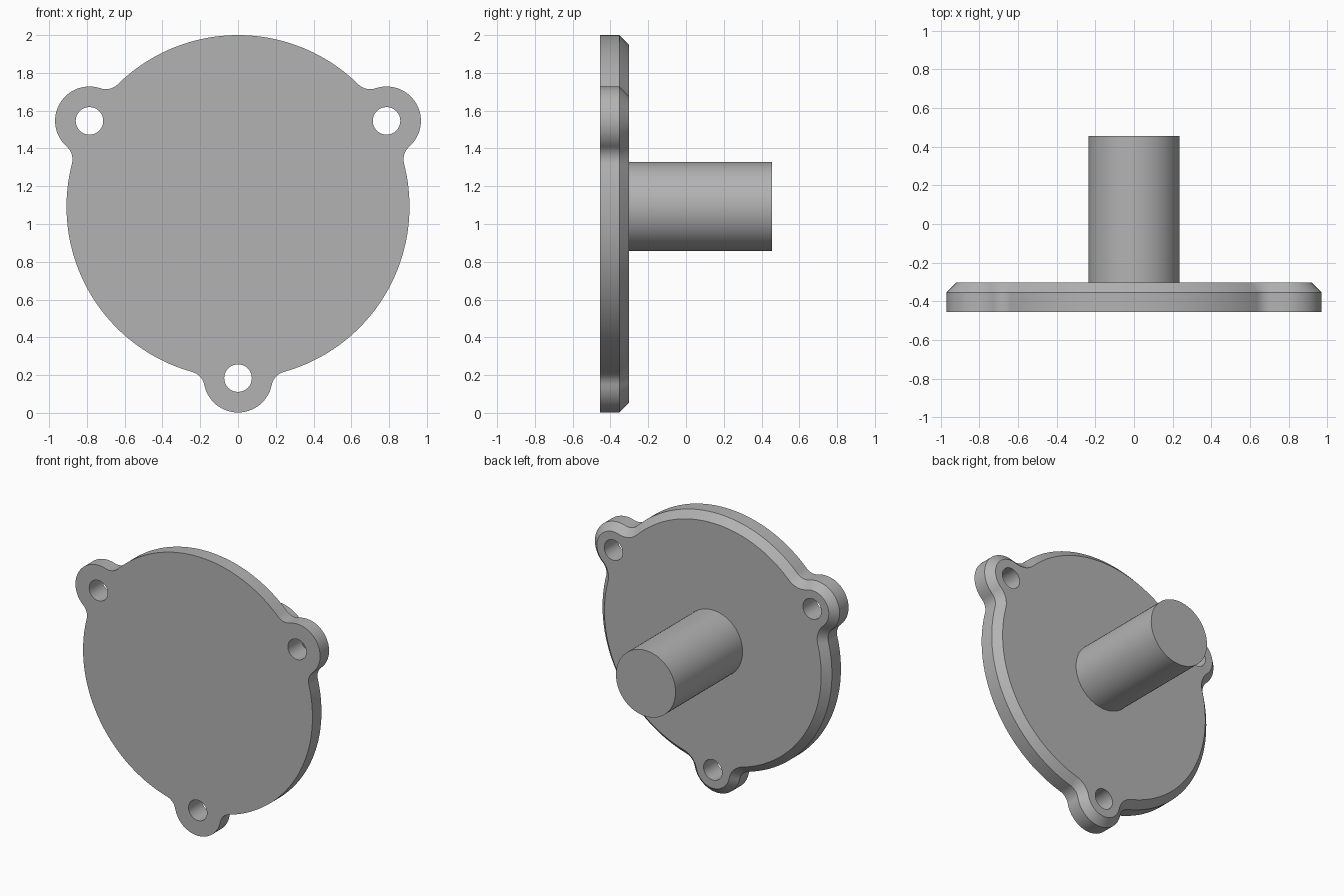
import bpy, bmesh, math
from mathutils import Matrix, Vector

if "Cube" in bpy.data.objects:
    bpy.data.objects.remove(bpy.data.objects["Cube"], do_unlink=True)

CZ = 1.092                            # height of the disc centre
DISC, LUG, FILLET, HOLE = 0.908, 0.182, 0.091, 0.073
FRONT, BEVEL, BACK, END = -0.455, -0.353, -0.303, 0.455
LUG_ANGLES = [math.radians(a) for a in (-90, 30, 150)]

grey = bpy.data.materials.new("plain_grey")
grey.use_nodes = True
grey.diffuse_color = (0.45, 0.45, 0.45, 1)
grey.node_tree.nodes["Principled BSDF"].inputs["Base Color"].default_value = grey.diffuse_color


def polar(r, a):
    return Vector((r * math.cos(a), r * math.sin(a)))


def arc(centre, r, a0, a1, n):
    return [centre + polar(r, a0 + (a1 - a0) * i / n) for i in range(n + 1)]


def outline(inset):
    """Disc with three lugs blended in by tangent fillets, offset inwards."""
    d, l, f = DISC + FILLET, LUG + FILLET, FILLET + inset
    spread = math.acos((d * d + DISC ** 2 - l * l) / (2 * d * DISC))
    turn = math.pi - math.acos((DISC ** 2 + l * l - d * d) / (2 * DISC * l))
    pts = []
    for a in LUG_ANGLES:
        lug = polar(DISC, a)
        before, after = polar(d, a - spread), polar(d, a + spread)
        pts += arc(before, f, a - spread + math.pi, a - turn + math.pi, 10)[:-1]
        pts += arc(lug, LUG - inset, a - turn, a + turn, 32)[:-1]
        pts += arc(after, f, a + turn - math.pi, a + spread - math.pi, 10)[:-1]
        pts += arc(Vector((0, 0)), DISC - inset, a + spread,
                   a + math.tau / 3 - spread, 44)[:-1]
    return pts


def ring(bm, pts, y):
    verts = [bm.verts.new((p.x, y, p.y + CZ)) for p in pts]
    return verts, [bm.edges.new((v, verts[i - 1])) for i, v in enumerate(verts)]


def wall(bm, a, b):
    for i in range(len(a)):
        bm.faces.new((a[i - 1], a[i], b[i], b[i - 1]))


def finish(bm, name):
    bmesh.ops.recalc_face_normals(bm, faces=bm.faces)
    mesh = bpy.data.meshes.new(name)
    bm.to_mesh(mesh)
    bm.free()
    mesh.materials.append(grey)
    obj = bpy.data.objects.new(name, mesh)
    bpy.context.collection.objects.link(obj)
    bpy.ops.object.select_all(action="DESELECT")
    obj.select_set(True)
    bpy.context.view_layer.objects.active = obj
    bpy.ops.object.shade_smooth_by_angle(angle=math.radians(30))


# Flange plate: straight rim, bevelled back edge and three through holes
bm = bmesh.new()
front, front_edges = ring(bm, outline(0), FRONT)
middle, _ = ring(bm, outline(0), BEVEL)
back, back_edges = ring(bm, outline(BACK - BEVEL), BACK)
wall(bm, front, middle)
wall(bm, middle, back)
for a in LUG_ANGLES:
    circle = arc(polar(DISC, a), HOLE, 0, math.tau, 32)[:-1]
    near, near_edges = ring(bm, circle, FRONT)
    far, far_edges = ring(bm, circle, BACK)
    wall(bm, near, far)
    front_edges += near_edges
    back_edges += far_edges
for edges, y in ((front_edges, -1), (back_edges, 1)):
    bmesh.ops.triangle_fill(bm, edges=edges, use_beauty=True,
                            use_dissolve=False, normal=(0, y, 0))
finish(bm, "flange_plate")

# Round shaft standing on the back of the plate
bm = bmesh.new()
bmesh.ops.create_cone(bm, cap_ends=True, segments=64, radius1=0.236, radius2=0.236,
                      depth=END - BACK + 0.01,
                      matrix=Matrix.Translation((0, (END + BACK - 0.01) / 2, CZ))
                      @ Matrix.Rotation(math.pi / 2, 4, "X"))
finish(bm, "shaft")
